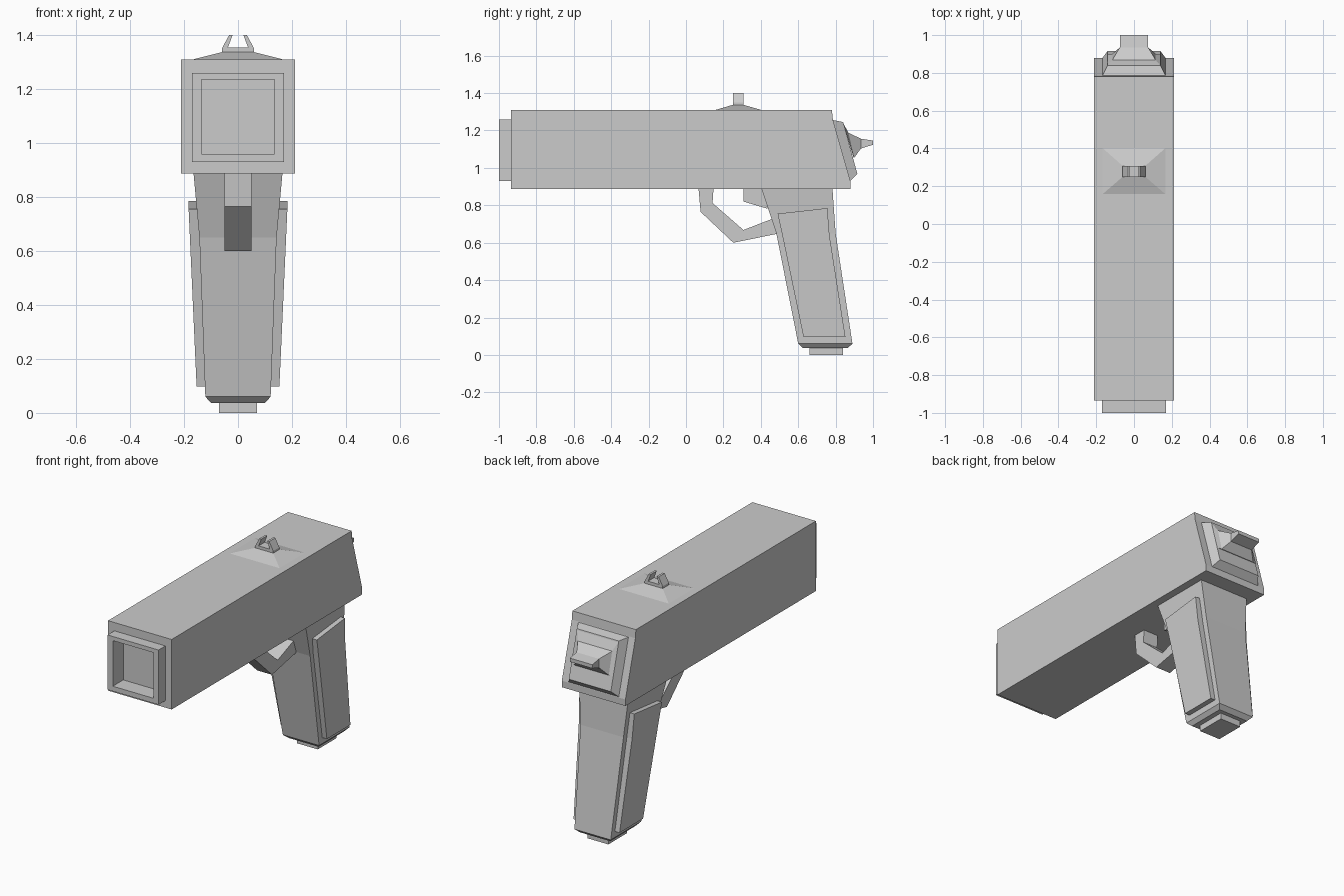
import bpy
import bmesh

cube = bpy.data.objects.get("Cube")
if cube:
    bpy.data.objects.remove(cube, do_unlink=True)

grey = bpy.data.materials.new("plain grey")
grey.use_nodes = True
colour = (0.6, 0.6, 0.6, 1)
grey.diffuse_color = colour
grey.node_tree.nodes["Principled BSDF"].inputs["Base Color"].default_value = colour


def loft(name, rings, capped=True):
    """Skin a list of equally long rings of points, closing both ends."""
    bm = bmesh.new()
    loops = [[bm.verts.new(p) for p in ring] for ring in rings]
    n = len(loops[0])
    for a, b in zip(loops, loops[1:]):
        for i in range(n):
            j = (i + 1) % n
            bm.faces.new((a[i], a[j], b[j], b[i]))
    if capped:
        bm.faces.new(loops[0])
        bm.faces.new(loops[-1])
    bmesh.ops.recalc_face_normals(bm, faces=bm.faces)
    mesh = bpy.data.meshes.new(name)
    bm.to_mesh(mesh)
    bm.free()
    mesh.materials.append(grey)
    obj = bpy.data.objects.new(name, mesh)
    bpy.context.collection.objects.link(obj)
    return obj


def side_prism(name, outline, half):
    """Extrude a side profile of (y, z) points across x."""
    return loft(name, [[(x, y, z) for y, z in outline] for x in (-half, half)])


def level(half, y0, y1, z):
    """Horizontal rectangle."""
    return [(-half, y0, z), (half, y0, z), (half, y1, z), (-half, y1, z)]


def rear(half, top, bottom):
    """Rectangle across x between two (y, z) points."""
    return [(-half, *top), (half, *top), (half, *bottom), (-half, *bottom)]


# Main body with sloping back
side_prism("body", [(-0.935, 0.888), (-0.935, 1.31), (0.78, 1.31),
                    (0.785, 1.26), (0.88, 0.927), (0.88, 0.888)], 0.212)

# Square muzzle with a deep hollow; the hollow is cut into the body too
outer = (0.17, 1.26, 0.93)
inner = (0.135, 1.235, 0.96)


def square(size, y):
    half, top, bottom = size
    return rear(half, (y, top), (y, bottom))


muzzle = loft("muzzle", [square(outer, -0.9), square(outer, -1), square(inner, -1),
                         square(inner, -0.4)])
cutter = loft("hollow_cutter", [square(inner, -1.1), square(inner, -0.4)])
cutter.hide_render = True
cutter.hide_viewport = True
cut = bpy.data.objects["body"].modifiers.new("hollow", "BOOLEAN")
cut.object = cutter
cut.operation = "DIFFERENCE"
cut.solver = "EXACT"

# Raised back plate and tapered hammer
loft("back_plate", [rear(0.17, (0.78, 1.257), (0.875, 0.927)),
                    rear(0.14, (0.84, 1.245), (0.916, 0.969))])
loft("hammer", [rear(0.14, (0.838, 1.245), (0.896, 1.055)),
                rear(0.115, (0.868, 1.188), (0.9, 1.055)),
                rear(0.075, (0.935, 1.156), (0.935, 1.103)),
                rear(0.075, (1.0, 1.146), (1.0, 1.124))])

# Sight: low pyramid base and notched post
loft("sight_base", [level(0.17, 0.155, 0.405, 1.309),
                    level(0.06, 0.25, 0.308, 1.337)])
half_notch = [(0.06, 1.335), (0.06, 1.35), (0.033, 1.4), (0.02, 1.4), (0.037, 1.355)]
notch = half_notch + [(-x, z) for x, z in reversed(half_notch)]
loft("sight_notch", [[(x, y, z) for x, z in notch] for y in (0.25, 0.308)])

# Grip core with chamfered foot, and the plug under it
loft("grip", [level(0.165, 0.403, 0.783, 0.89),
              level(0.143, 0.483, 0.8, 0.65),
              level(0.121, 0.6, 0.89, 0.06),
              level(0.1, 0.625, 0.865, 0.037)])
loft("grip_plug", [level(0.07, 0.66, 0.84, 0.04), level(0.07, 0.66, 0.84, 0)])

# Tapered side panels
panel = [(0.49, 0.755), (0.756, 0.785), (0.767, 0.64),
         (0.852, 0.097), (0.628, 0.097), (0.515, 0.64)]
for name, side in (("left_panel", 1), ("right_panel", -1)):
    loft(name, [[(side * (base + 0.045 * z), y, z) for y, z in panel]
                for base in (0.1, 0.149)])

# Trigger guard and trigger
side_prism("trigger_guard", [(0.067, 0.89), (0.078, 0.765), (0.253, 0.6), (0.49, 0.648),
                             (0.475, 0.733), (0.307, 0.668), (0.142, 0.812),
                             (0.147, 0.89)], 0.05)
side_prism("trigger", [(0.307, 0.89), (0.307, 0.82), (0.435, 0.782), (0.43, 0.89)], 0.04)
